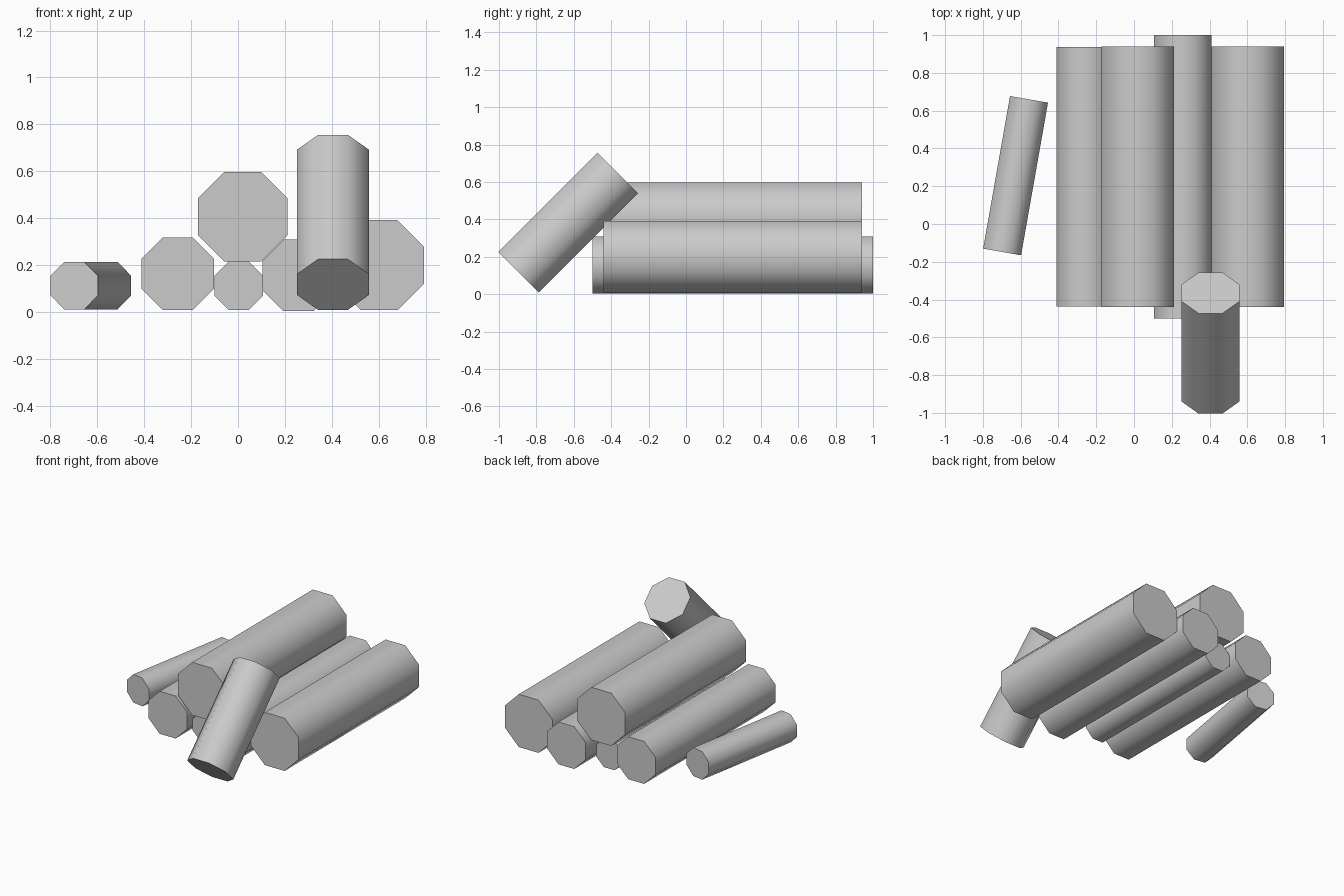
import bpy
import bmesh
import math
from mathutils import Matrix, Vector

SIDES = 8

cube = bpy.data.objects.get("Cube")
if cube:
    bpy.data.objects.remove(cube, do_unlink=True)

# Single grey for every log
grey = bpy.data.materials.new("plain_grey")
grey.use_nodes = True
grey.diffuse_color = (0.6, 0.6, 0.6, 1)
bsdf = next(n for n in grey.node_tree.nodes if n.type == "BSDF_PRINCIPLED")
bsdf.inputs["Base Color"].default_value = grey.diffuse_color


def log(name, centre, apothem, length, direction=(0, 1, 0)):
    """Octagonal log with flat faces up and down, rounded shading, flat ends."""
    radius = apothem / math.cos(math.pi / SIDES)
    turn = Vector(direction).to_track_quat("Z", "Y").to_matrix().to_4x4()
    half_step = Matrix.Rotation(math.pi / SIDES, 4, "Z")
    bm = bmesh.new()
    bmesh.ops.create_cone(bm, cap_ends=True, segments=SIDES, radius1=radius,
                          radius2=radius, depth=length, matrix=turn @ half_step)
    mesh = bpy.data.meshes.new(name)
    bm.to_mesh(mesh)
    bm.free()
    mesh.materials.append(grey)
    obj = bpy.data.objects.new(name, mesh)
    obj.location = centre
    bpy.context.collection.objects.link(obj)
    bpy.ops.object.select_all(action="DESELECT")
    obj.select_set(True)
    bpy.context.view_layer.objects.active = obj
    bpy.ops.object.shade_smooth_by_angle(angle=math.radians(60))
    return obj


# Stacked logs lying front to back
log("upper_log", (0.02, 0.25, 0.406), 0.191, 1.38)
log("lower_log_right", (-0.257, 0.25, 0.163), 0.154, 1.375)
log("lower_log_thin", (0.003, 0.25, 0.112), 0.103, 1.25)
log("lower_log_long", (0.258, 0.25, 0.156), 0.153, 1.5)
log("lower_log_left", (0.602, 0.25, 0.2), 0.191, 1.38)

# Short log leaning on the front of the stack
log("leaning_log", (0.405, -0.63, 0.382), 0.153, 0.75, (0, 1, 1))

# Thin loose log lying at a slant beside the stack
slant = math.radians(10)
log("loose_log", (-0.627, 0.256, 0.112), 0.102, 0.82,
    (math.sin(slant), math.cos(slant), 0))
